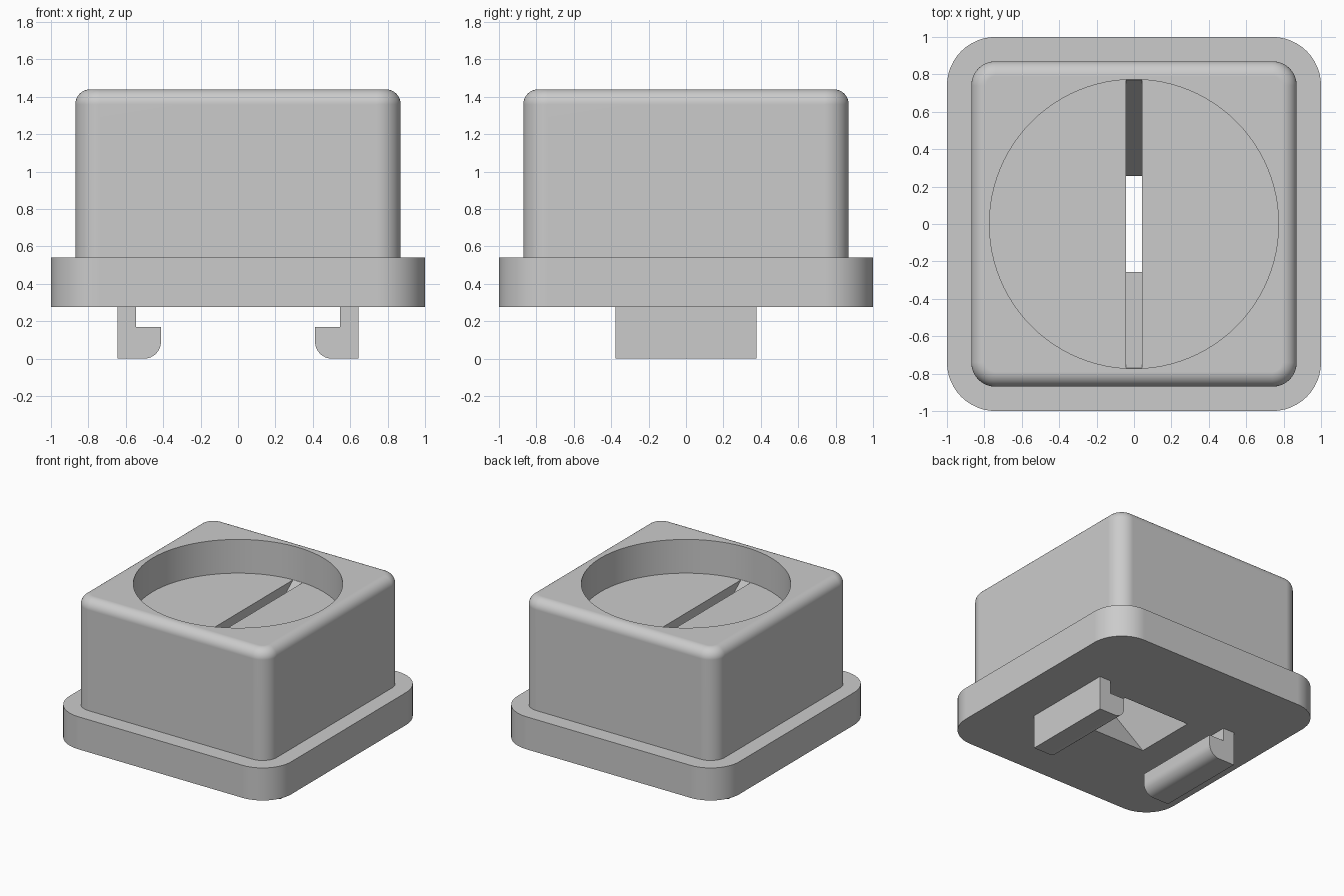
import bpy, bmesh, math

old = bpy.data.objects.get("Cube")
if old:
    bpy.data.objects.remove(old, do_unlink=True)

grey = bpy.data.materials.new("light_grey")
grey.use_nodes = True
grey.diffuse_color = (0.6, 0.6, 0.6, 1)
grey.node_tree.nodes["Principled BSDF"].inputs["Base Color"].default_value = (0.6, 0.6, 0.6, 1)


def rounded_square(half, radius, z, steps=12):
    """Outline of a square with rounded corners."""
    pts = []
    for corner in range(4):
        for i in range(steps + 1):
            a = math.pi / 2 * (corner + i / steps)
            mid = math.pi / 2 * corner + math.pi / 4
            cx = math.copysign(half - radius, math.cos(mid))
            cy = math.copysign(half - radius, math.sin(mid))
            pts.append((cx + radius * math.cos(a), cy + radius * math.sin(a), z))
    return pts


def rectangle(hx, hy, z):
    return [(hx, hy, z), (-hx, hy, z), (-hx, -hy, z), (hx, -hy, z)]


def loft(name, rings):
    """Closed solid through rings of equal point count."""
    bm = bmesh.new()
    rows = [[bm.verts.new(p) for p in ring] for ring in rings]
    n = len(rows[0])
    for a, b in zip(rows, rows[1:]):
        for i in range(n):
            j = (i + 1) % n
            bm.faces.new((a[i], a[j], b[j], b[i]))
    bm.faces.new(rows[0][::-1])
    bm.faces.new(rows[-1])
    bmesh.ops.recalc_face_normals(bm, faces=bm.faces)
    mesh = bpy.data.meshes.new(name)
    bm.to_mesh(mesh)
    bm.free()
    mesh.materials.append(grey)
    obj = bpy.data.objects.new(name, mesh)
    bpy.context.collection.objects.link(obj)
    return obj


def select(obj):
    bpy.ops.object.select_all(action='DESELECT')
    obj.select_set(True)
    bpy.context.view_layer.objects.active = obj


def cut(obj, cutter):
    mod = obj.modifiers.new("cut", 'BOOLEAN')
    mod.operation = 'DIFFERENCE'
    mod.solver = 'EXACT'
    mod.object = cutter
    select(obj)
    bpy.ops.object.modifier_apply(modifier=mod.name)
    bpy.data.objects.remove(cutter, do_unlink=True)


def smooth(obj):
    select(obj)
    bpy.ops.object.shade_smooth_by_angle(angle=math.radians(30))
    mod = obj.modifiers.new("flat_shading", 'WEIGHTED_NORMAL')
    mod.keep_sharp = True


BASE, STEP, FLOOR, TOP = 0.275, 0.54, 1.165, 1.44
BODY, CORNER, EDGE = 0.87, 0.13, 0.08

# Flanged housing with a rounded top edge
rings = [rounded_square(1, 0.26, BASE), rounded_square(1, 0.26, STEP),
         rounded_square(BODY, CORNER, STEP)]
for i in range(9):
    a = math.pi / 2 * i / 8
    inset = EDGE * (1 - math.cos(a))
    rings.append(rounded_square(BODY - inset, CORNER - inset,
                                TOP - EDGE + EDGE * math.sin(a)))
housing = loft("housing", rings)

# Round recess in the top
circle = [(0.773 * math.cos(math.tau * i / 96), 0.773 * math.sin(math.tau * i / 96))
          for i in range(96)]
cut(housing, loft("recess_cutter", [[(x, y, z) for x, y in circle]
                                    for z in (FLOOR, TOP + 0.2)]))

# Funnel from the wide bottom opening to the long thin slot
cut(housing, loft("funnel_cutter", [
    rectangle(0.3, 0.256, BASE - 0.1), rectangle(0.3, 0.256, BASE),
    rectangle(0.043, 0.77, FLOOR), rectangle(0.043, 0.77, FLOOR + 0.1)]))
smooth(housing)

# Hooked clips under the flange
R = 0.09
profile = [(0.645, BASE), (0.545, BASE), (0.545, 0.17), (0.412, 0.17)]
for i in range(9):
    a = math.pi / 2 * i / 8
    profile.append((0.412 + R - R * math.cos(a), R - R * math.sin(a)))
profile.append((0.645, 0))
for side, name in ((1, "left_clip"), (-1, "right_clip")):
    smooth(loft(name, [[(side * x, y, z) for x, z in profile]
                       for y in (-0.378, 0.378)]))
